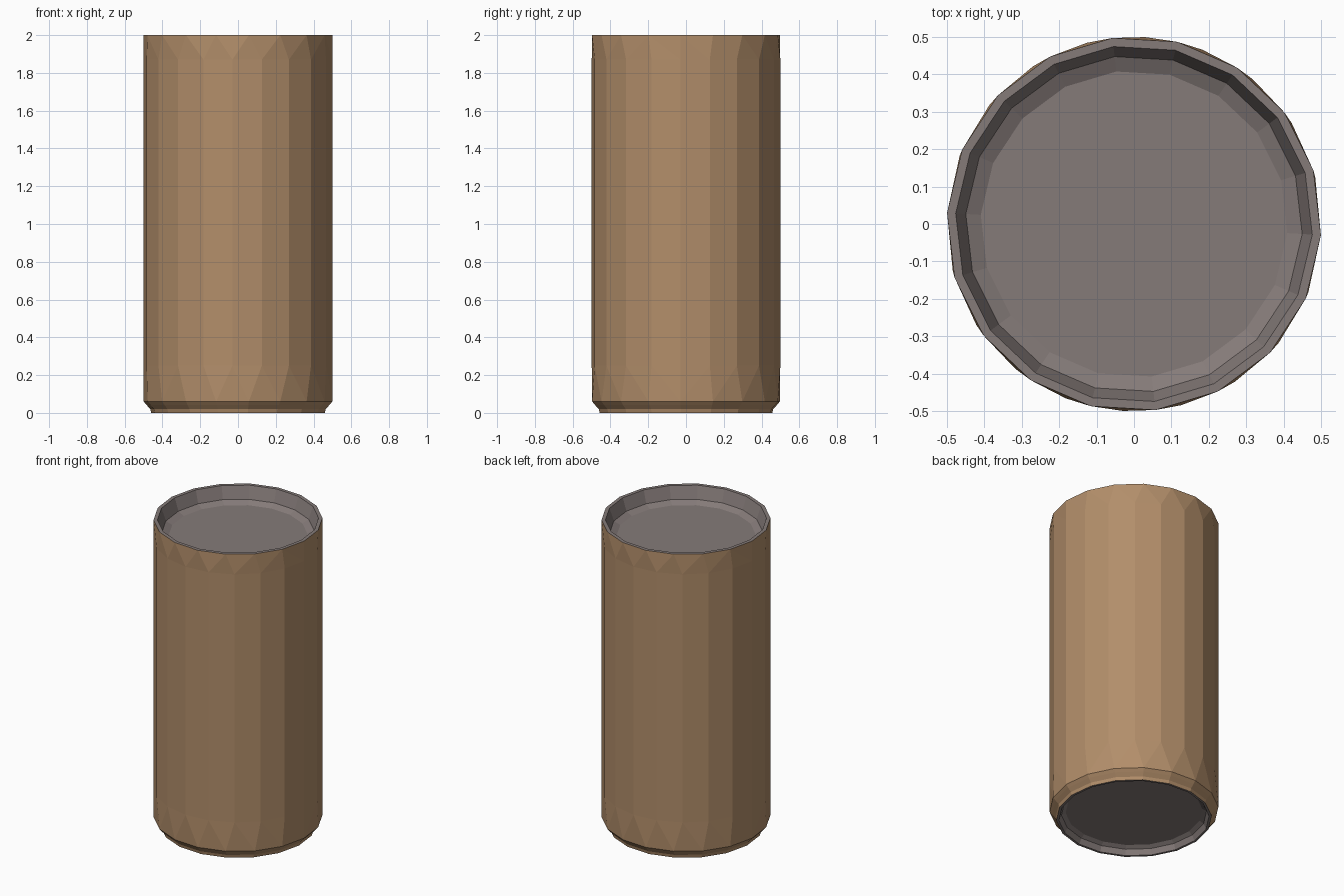
import bpy
import bmesh
from math import cos, sin, radians, tau

cube = bpy.data.objects.get("Cube")
if cube:
    bpy.data.objects.remove(cube)

RIM_SIDES, BODY_SIDES = 18, 20
TURN = radians(-3.4)


def material(name, rgb):
    m = bpy.data.materials.new(name)
    m.use_nodes = True
    m.diffuse_color = (*rgb, 1)
    m.node_tree.nodes["Principled BSDF"].inputs["Base Color"].default_value = (*rgb, 1)
    return m


def add_ring(bm, radius, z, sides):
    return [bm.verts.new((radius * cos(TURN + tau * i / sides),
                          radius * sin(TURN + tau * i / sides), z))
            for i in range(sides)]


def join_rings(bm, a, b):
    """Quads between equal rings, a zigzag of triangles between unequal ones."""
    na, nb = len(a), len(b)
    if na == nb:
        for i in range(na):
            j = (i + 1) % na
            bm.faces.new((a[i], a[j], b[j], b[i]))
        return
    i = j = 0
    while i < na or j < nb:
        if j == nb or (i < na and (i + 1) / na <= (j + 1) / nb):
            bm.faces.new((a[i % na], a[(i + 1) % na], b[j % nb]))
            i += 1
        else:
            bm.faces.new((a[i % na], b[(j + 1) % nb], b[j % nb]))
            j += 1


def lathe(name, profile, mat, cap=False):
    """Stack rings of (radius, height, sides), optionally closing the last."""
    bm = bmesh.new()
    rings = [add_ring(bm, *p) for p in profile]
    for a, b in zip(rings, rings[1:]):
        join_rings(bm, a, b)
    if cap:
        # lids run inwards, so their last ring is the recessed panel
        face = bm.faces.new(rings[-1])
        face.normal_update()
        if (face.normal.z > 0) != (profile[-1][1] > 1):
            face.normal_flip()
    mesh = bpy.data.meshes.new(name)
    bm.to_mesh(mesh)
    bm.free()
    mesh.materials.append(mat)
    obj = bpy.data.objects.new(name, mesh)
    bpy.context.collection.objects.link(obj)
    return obj


brown = material("warm brown", (0.445, 0.270, 0.144))
grey = material("dull grey metal", (0.235, 0.198, 0.191))

# Outer wall with stepped foot
lathe("can_body", [
    (0.46, 0.0, RIM_SIDES),
    (0.465, 0.02, RIM_SIDES),
    (0.485, 0.042, RIM_SIDES),
    (0.50, 0.06, RIM_SIDES),
    (0.50, 0.25, BODY_SIDES),
    (0.50, 1.87, BODY_SIDES),
    (0.50, 2.0, RIM_SIDES),
], brown)

# Recessed top lid with its flat rim
lathe("top_lid", [
    (0.50, 2.0, RIM_SIDES),
    (0.477, 2.0, RIM_SIDES),
    (0.45, 1.92, RIM_SIDES),
    (0.41, 1.90, RIM_SIDES),
], grey, cap=True)

# Recessed base, flipped to face down
base = lathe("base_lid", [
    (0.46, 0.0, RIM_SIDES),
    (0.445, 0.0, RIM_SIDES),
    (0.43, 0.035, RIM_SIDES),
    (0.405, 0.05, RIM_SIDES),
], grey, cap=True)
bm = bmesh.new()
bm.from_mesh(base.data)
bmesh.ops.reverse_faces(bm, faces=[f for f in bm.faces if len(f.verts) == 4])
bm.to_mesh(base.data)
bm.free()
